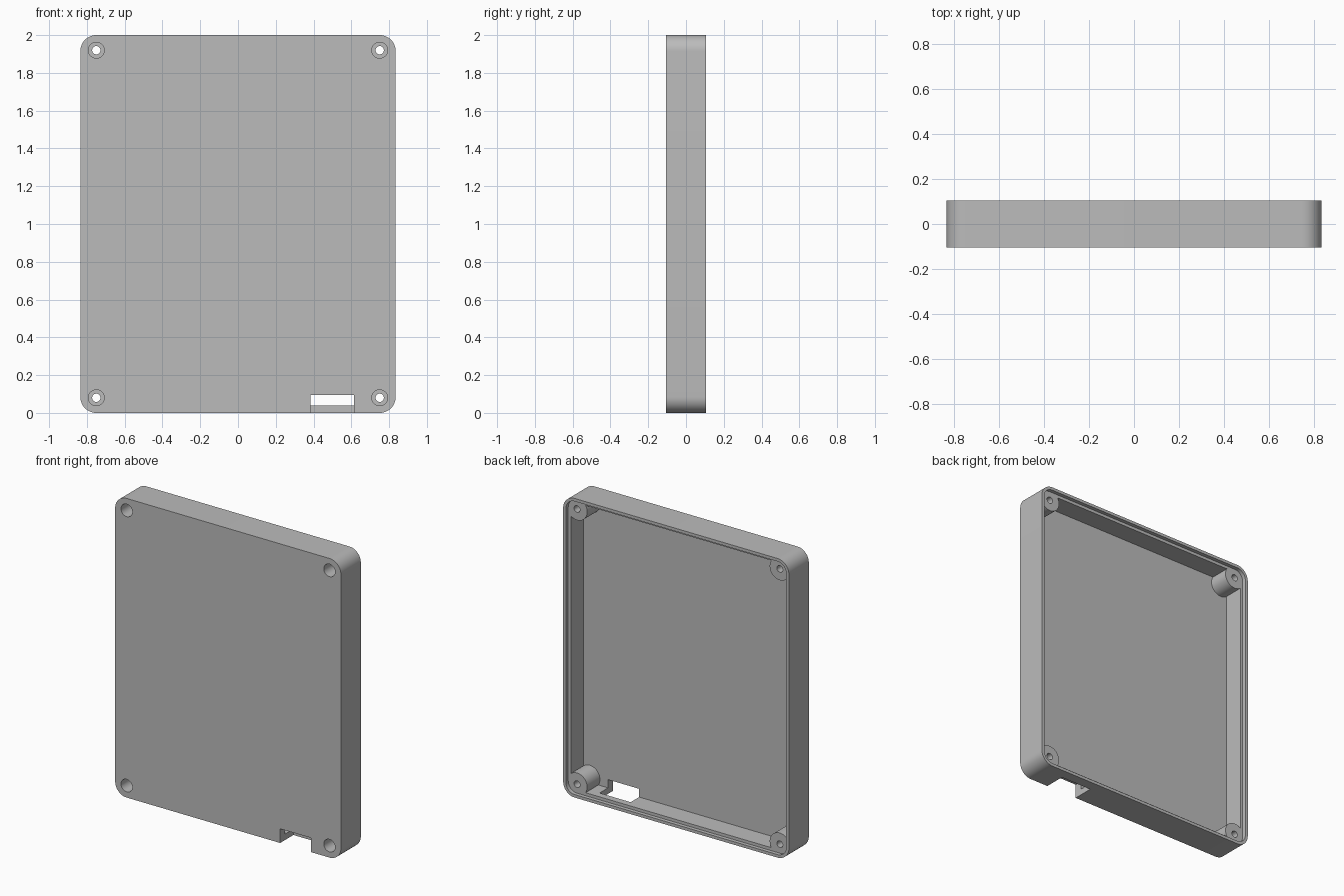
import bpy, bmesh, math

cube = bpy.data.objects.get("Cube")
if cube:
    bpy.data.objects.remove(cube, do_unlink=True)

W, H, D = 1.67, 2.0, 0.21          # overall width, height, depth
WALL, LIP, FLOOR = 0.04, 0.02, 0.05
LEDGE = 0.08                       # y of the step inside the rim
RADIUS = 0.085                     # outer corner radius, also screw inset
FRONT, BACK = -D / 2, D / 2

grey = bpy.data.materials.new("mid grey")
grey.use_nodes = True
colour = (0.5, 0.5, 0.5, 1)
grey.diffuse_color = colour
grey.node_tree.nodes["Principled BSDF"].inputs["Base Color"].default_value = colour


def prism(name, outline, y0, y1):
    """Extrude an x-z outline from y0 to y1."""
    bm = bmesh.new()
    face = bm.faces.new([bm.verts.new((x, y0, z)) for x, z in outline])
    side = bmesh.ops.extrude_face_region(bm, geom=[face])["geom"]
    verts = [g for g in side if isinstance(g, bmesh.types.BMVert)]
    bmesh.ops.translate(bm, verts=verts, vec=(0, y1 - y0, 0))
    bmesh.ops.recalc_face_normals(bm, faces=bm.faces)
    mesh = bpy.data.meshes.new(name)
    bm.to_mesh(mesh)
    bm.free()
    mesh.materials.append(grey)
    obj = bpy.data.objects.new(name, mesh)
    bpy.context.collection.objects.link(obj)
    return obj


def circle(x, z, r, n=40):
    return [(x + r * math.cos(math.tau * i / n), z + r * math.sin(math.tau * i / n))
            for i in range(n)]


def rounded(inset, steps=12):
    """Outer outline with rounded corners, shrunk by inset."""
    r, pts = RADIUS - inset, []
    for k, (sx, sz) in enumerate([(1, 1), (-1, 1), (-1, -1), (1, -1)]):
        cx, cz = sx * (W / 2 - RADIUS), H / 2 + sz * (H / 2 - RADIUS)
        for i in range(steps + 1):
            a = math.pi / 2 * (k + i / steps)
            pts.append((cx + r * math.cos(a), cz + r * math.sin(a)))
    return pts


def combine(target, tool, operation):
    """Apply a boolean and remove the tool."""
    tool.hide_render = True
    mod = target.modifiers.new("cut", "BOOLEAN")
    mod.operation, mod.solver, mod.object = operation, "EXACT", tool
    bpy.context.view_layer.objects.active = target
    bpy.ops.object.modifier_apply(modifier=mod.name)
    bpy.data.objects.remove(tool, do_unlink=True)


# Hollow shell, open at the back
shell = prism("case_shell", rounded(0), FRONT, BACK)
combine(shell, prism("cavity", rounded(WALL), FRONT + FLOOR, BACK + 0.1), "DIFFERENCE")

# Screw bosses in the corners
screws = [(sx * (W / 2 - RADIUS), H / 2 + sz * (H / 2 - RADIUS + 0.005))
          for sx in (-1, 1) for sz in (-1, 1)]
for x, z in screws:
    combine(shell, prism("boss", circle(x, z, 0.075), FRONT + 0.02, LEDGE + 0.01), "UNION")

# Stepped rim that trims the bosses level with the ledge
combine(shell, prism("rim_step", rounded(LIP), LEDGE, BACK + 0.1), "DIFFERENCE")

# Screw holes with wide recesses at the front
for x, z in screws:
    combine(shell, prism("screw_hole", circle(x, z, 0.022), FRONT - 0.1, BACK + 0.1), "DIFFERENCE")
    combine(shell, prism("head_recess", circle(x, z, 0.042), FRONT - 0.1, FRONT + 0.1), "DIFFERENCE")

# Connector notch at the lower edge
notch = [(0.385, -0.1), (0.615, -0.1), (0.615, 0.095), (0.385, 0.095)]
combine(shell, prism("notch", notch, FRONT - 0.1, 0.035), "DIFFERENCE")

# Smooth corners, sharp edges
bpy.ops.object.select_all(action="DESELECT")
shell.select_set(True)
bpy.context.view_layer.objects.active = shell
bpy.ops.object.shade_smooth_by_angle(angle=math.radians(30))
